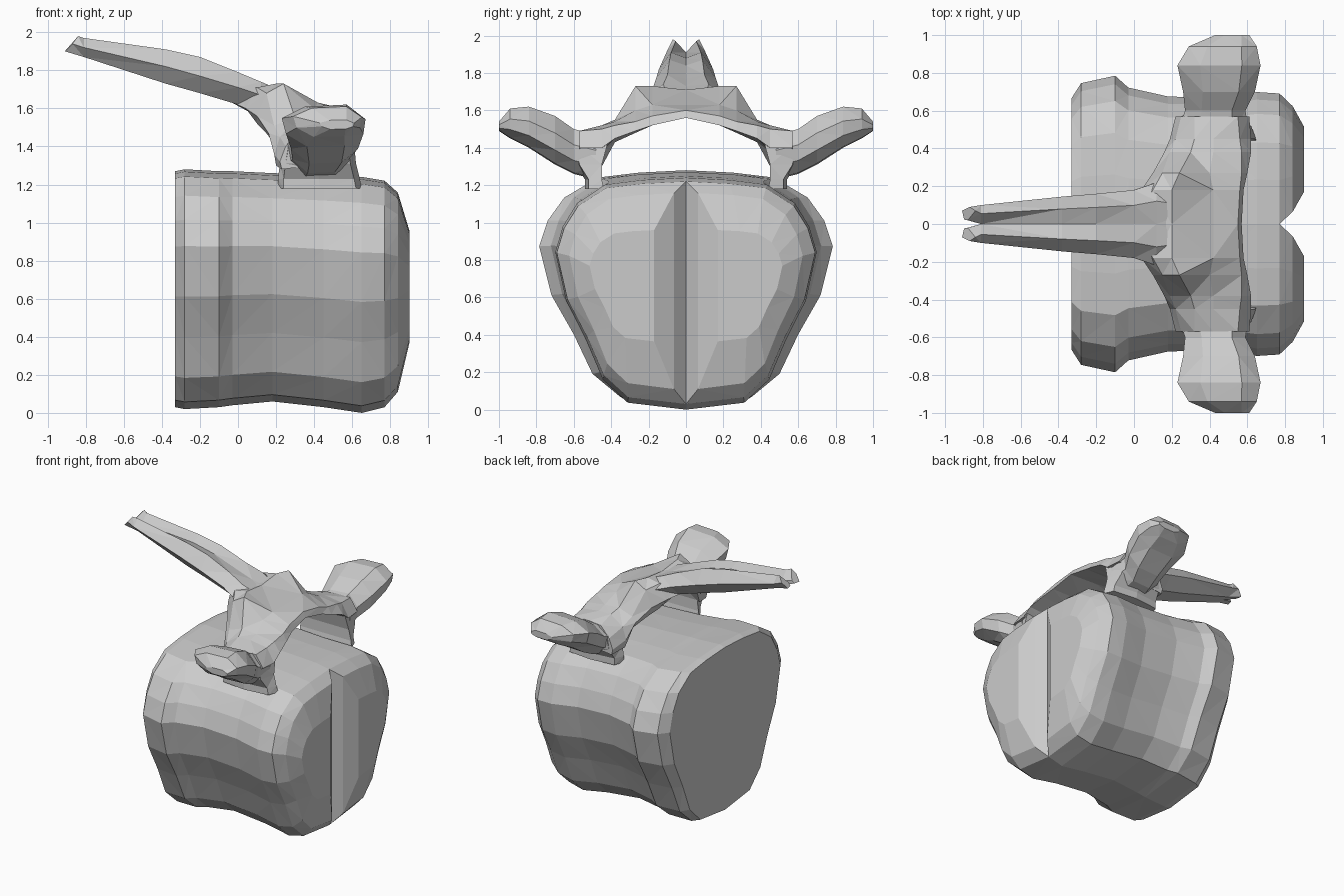
import bpy, bmesh
from mathutils import Vector


def loft(name, rings):
    """Skin closed rings, cap the ends, open the centre plane and mirror across y."""
    bm = bmesh.new()
    vs = [[bm.verts.new(p) for p in r] for r in rings]
    n = len(rings[0])
    for a, b in zip(vs, vs[1:]):
        for i in range(n):
            j = (i + 1) % n
            bm.faces.new((a[i], a[j], b[j], b[i]))
    bm.faces.new(vs[0])
    bm.faces.new(vs[-1][::-1])
    inner = [f for f in bm.faces if all(abs(v.co.y) < 1e-4 for v in f.verts)]
    bmesh.ops.delete(bm, geom=inner, context='FACES')
    bmesh.ops.remove_doubles(bm, verts=bm.verts, dist=1e-4)
    # faceted look: split bent quads into triangles, keep flat caps whole
    bent = [f for f in bm.faces if len(f.verts) == 4]
    bmesh.ops.triangulate(bm, faces=bent, quad_method='SHORT_EDGE')
    bmesh.ops.recalc_face_normals(bm, faces=bm.faces)
    me = bpy.data.meshes.new(name)
    bm.to_mesh(me)
    bm.free()
    ob = bpy.data.objects.new(name, me)
    bpy.context.collection.objects.link(ob)
    m = ob.modifiers.new("mirror", 'MIRROR')
    m.use_axis = (False, True, False)
    m.merge_threshold = 0.001
    return ob


# Body: heart-shaped half profile swept along x, with a rim at both ends
profile = [(0, 1), (.25, .99), (.46, .97), (.62, .89), (.74, .79), (.785, .68),
           (.72, .47), (.6, .3), (.5, .13), (.35, .03), (0, 0), (0, .33), (0, .7)]
stations = [(-.33, .85, 1.27, .03), (-.28, .95, 1.28, .02), (-.1, 1, 1.27, .03),
            (-.03, .92, 1.27, .04), (.18, .86, 1.26, .06), (.45, .85, 1.25, .03),
            (.65, .89, 1.24, 0), (.77, .88, 1.22, .03)]
rings = [[(x, y * (s + .05 * (z > .85)), lo + z * (hi - lo)) for y, z in profile]
         for x, s, hi, lo in stations]
# two rounded front lobes with a groove between them
mid = Vector((0, .34, .7))
for x, sy, sz in [(.84, .81, .88), (.9, .5, .5)]:
    rings.append([(x, mid.y + (p[1] - mid.y) * sy, mid.z + (p[2] - mid.z) * sz)
                  for p in rings[7]])
loft("body", rings)

# Arch roof: sections in xz, stepped outward along y
roof = [
    (0, [(-.05, 1.64), (0, 1.72), (.2, 1.71), (.42, 1.63), (.55, 1.6), (.57, 1.56), (.3, 1.57), (.08, 1.57)]),
    (.18, [(.04, 1.6), (.1, 1.71), (.2, 1.73), (.42, 1.63), (.56, 1.57), (.58, 1.52), (.32, 1.52), (.1, 1.52)]),
    (.27, [(.1, 1.56), (.15, 1.68), (.24, 1.73), (.4, 1.6), (.57, 1.54), (.6, 1.49), (.35, 1.48), (.14, 1.48)]),
    (.38, [(.16, 1.47), (.19, 1.51), (.3, 1.55), (.42, 1.54), (.57, 1.52), (.62, 1.45), (.38, 1.44), (.18, 1.43)]),
    (.45, [(.19, 1.36), (.22, 1.45), (.32, 1.52), (.42, 1.52), (.56, 1.5), (.62, 1.4), (.4, 1.38), (.2, 1.3)]),
    (.57, [(.22, 1.32), (.25, 1.4), (.32, 1.48), (.42, 1.49), (.55, 1.49), (.61, 1.4), (.4, 1.3), (.23, 1.28)]),
]
loft("arch_roof", [[(x, y, z) for x, z in pts] for y, pts in roof])


def oval(cx, y, cz, rx, rz):
    """Eight-sided section facing y."""
    shape = [(1, .3), (.55, 1), (-.45, .9), (-1, .35), (-.9, -.4), (-.4, -1), (.5, -.95), (.95, -.4)]
    return [(cx + a * rx, y, cz + b * rz) for a, b in shape]


# Short walls joining the arch to the body
walls = [(1.18, .21, .65, .44, .54), (1.23, .21, .64, .45, .54),
         (1.31, .22, .62, .45, .59), (1.42, .24, .61, .42, .6)]
loft("arch_wall", [[(a, c, z), ((a + b) / 2, c, z), (b, c, z), (b - .03, d - .02, z),
                    ((a + b) / 2, d, z), (a + .03, d - .02, z)] for z, a, b, c, d in walls])

# Side processes ending in knobs
loft("side_process", [oval(.42, .48, 1.35, .19, .12), oval(.43, .6, 1.38, .16, .12),
                      oval(.45, .7, 1.44, .19, .13), oval(.45, .84, 1.51, .22, .11),
                      oval(.47, .94, 1.53, .18, .08), oval(.52, 1.0, 1.515, .09, .025)])

# Long spine: x, half width, valley, top, middle, bottom heights
spine = [(-.81, .1, 1.91, 1.97, 1.92, 1.87), (-.38, .145, 1.88, 1.91, 1.82, 1.73),
         (-.2, .16, 1.84, 1.87, 1.77, 1.68), (0, .18, 1.77, 1.79, 1.71, 1.62),
         (.12, .22, 1.73, 1.74, 1.67, 1.56), (.36, .16, 1.64, 1.64, 1.6, 1.57)]
rings = [[(x, 0, v), (x, w * .55, t), (x, w, m), (x, w * .5, b), (x, 0, b)]
         for x, w, v, t, m, b in spine]
# split tip, each prong kept off the centre line
tip = [(-.88, .02, 1.92), (-.84, .07, 1.98), (-.87, .09, 1.94), (-.91, .07, 1.9), (-.9, .025, 1.9)]
loft("spine", [tip] + rings)
